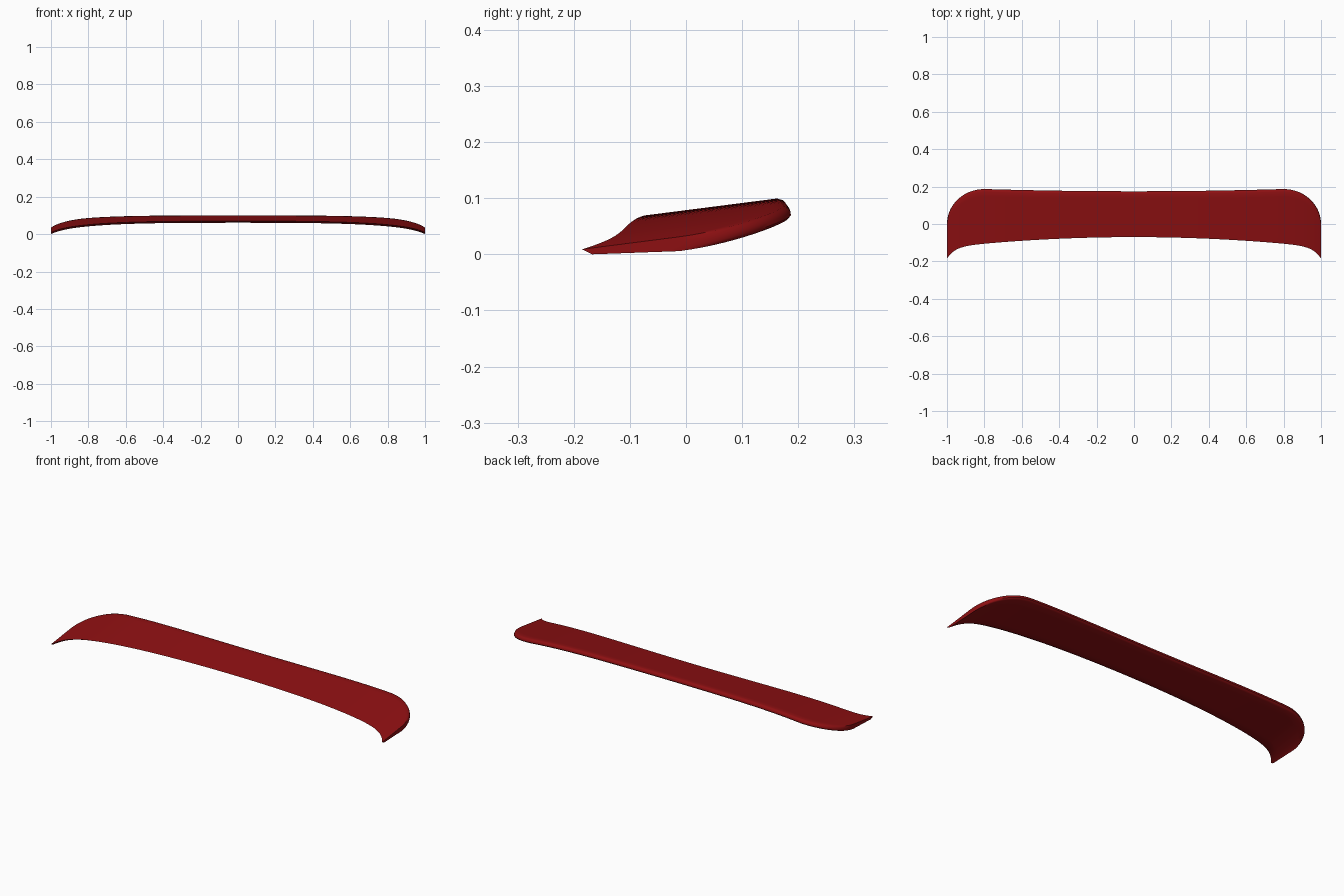
import bpy, bmesh, math

if "Cube" in bpy.data.objects:
    bpy.data.objects.remove(bpy.data.objects["Cube"])


def front_y(a):
    # leading edge sweeps forward into pointed tips
    return -0.07 - 0.055 * a**2 - 0.06 * a**24


def back_y(a):
    # nearly straight trailing edge with large rounded corners
    if a < 0.8:
        return 0.175 + 0.012 * (a / 0.8)**2
    return 0.187 * math.sqrt(max(0, 1 - ((a - 0.8) / 0.2)**2))


def top_z(a, y):
    # sloping deck that droops towards the ends
    return 0.0845 + 0.128 * y - 0.034 * a**4 - 0.012 * a**12


def section(x):
    a = abs(x)
    f, b = front_y(a), back_y(a)
    pts = []
    n = 10
    for i in range(n + 1):                       # upper skin
        y = f + (b - 0.014 - f) * i / n
        pts.append((x, y, top_z(a, y)))
    for dy, dz in ((-0.006, -0.004), (-0.001, -0.011), (0, -0.018),
                   (-0.004, -0.023), (-0.012, -0.027)):   # rounded rear rim
        pts.append((x, b + dy, top_z(a, b) + dz))
    y0, z0 = b - 0.012, top_z(a, b) - 0.027
    y1, z1 = f + 0.018, top_z(a, f) - 0.009
    for i in range(1, 7):                        # underside, back to front
        t = i / 6
        pts.append((x, y0 + (y1 - y0) * t, z0 + (z1 - z0) * t))
    return pts


# Lofted spoiler body, stations crowd towards the tips
N = 32
bm = bmesh.new()
rings = []
for i in range(-N, N + 1):
    rings.append([bm.verts.new(p) for p in section(math.sin(math.pi / 2 * i / N))])
for r, s in zip(rings, rings[1:]):
    for j in range(len(r)):
        k = (j + 1) % len(r)
        bm.faces.new((r[j], r[k], s[k], s[j]))
bm.faces.new(rings[0])
bm.faces.new(rings[-1][::-1])
bmesh.ops.recalc_face_normals(bm, faces=bm.faces)
low = min(v.co.z for v in bm.verts)
for v in bm.verts:
    v.co.z -= low

mesh = bpy.data.meshes.new("spoiler_body")
bm.to_mesh(mesh)
bm.free()
body = bpy.data.objects.new("spoiler_body", mesh)
bpy.context.collection.objects.link(body)

# Dark red paint
paint = bpy.data.materials.new("dark red paint")
paint.diffuse_color = (0.27, 0.005, 0.006, 1)
paint.use_nodes = True
paint.node_tree.nodes["Principled BSDF"].inputs["Base Color"].default_value = paint.diffuse_color
mesh.materials.append(paint)

bpy.context.view_layer.objects.active = body
body.select_set(True)
bpy.ops.object.shade_smooth_by_angle(angle=math.radians(40))
